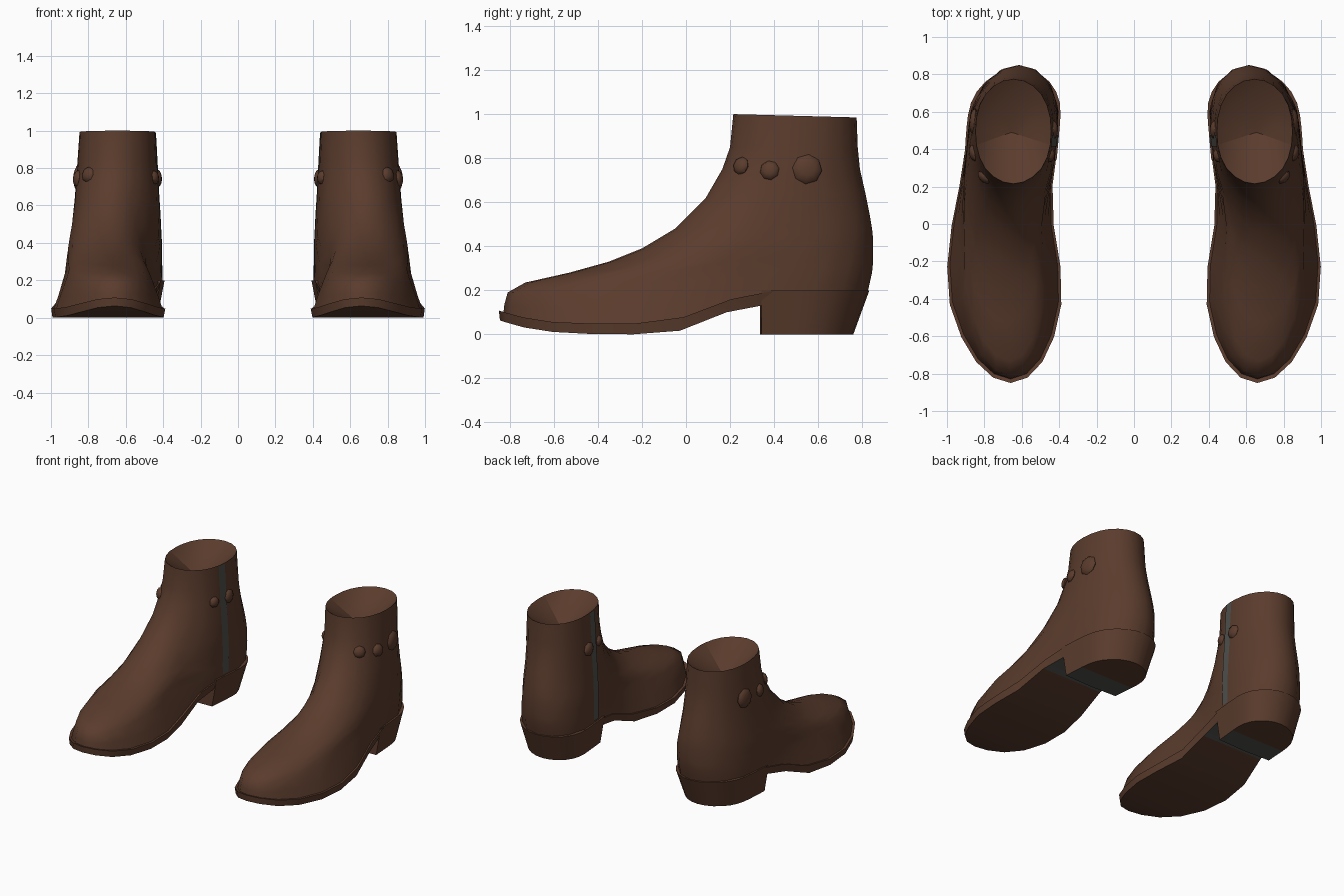
import bpy, bmesh, math
from mathutils import Vector
from mathutils.bvhtree import BVHTree

cube = bpy.data.objects.get("Cube")
if cube:
    bpy.data.objects.remove(cube)

SEG = 24


def material(name, rgb):
    m = bpy.data.materials.new(name)
    m.use_nodes = True
    m.diffuse_color = (*rgb, 1)
    m.node_tree.nodes["Principled BSDF"].inputs["Base Color"].default_value = (*rgb, 1)
    return m


leather = material("brown leather", (0.103, 0.045, 0.026))
grey = material("slate grey", (0.08, 0.084, 0.076))


def clamp(v):
    return min(max(v, 0), 1)


def interp(points, v):
    """Piecewise linear lookup of tuples keyed by their first entry."""
    if v <= points[0][0]:
        return points[0][1:]
    for a, b in zip(points, points[1:]):
        if v <= b[0]:
            f = (v - a[0]) / (b[0] - a[0])
            return [p + (q - p) * f for p, q in zip(a[1:], b[1:])]
    return points[-1][1:]


# Foot plan: y, centre line x, half width
PLAN = [(-.84, .66, .30), (-.35, .692, .315), (-.1, .70, .29), (.1, .705, .252),
        (.32, .662, .245), (.5, .648, .248), (.85, .615, .24)]
# Sole side profile: y, top z, bottom z
SOLE = [(-.85, .108, .065), (-.76, .08, .035), (-.6, .055, .01), (-.4, .048, 0),
        (-.15, .05, 0), (0, .08, .02), (.1, .12, .065), (.22, .165, .115),
        (.33, .195, .135), (.42, .2, .14)]


def ring(bm, y0, y1, zfunc, scale, front=.6, back=.28):
    """Closed outline from y0 to y1, rounded at both ends."""
    verts = []
    front, back = min(front, (y1 - y0) / 2), min(back, (y1 - y0) / 2)
    for i in range(SEG):
        t = 2 * math.pi * i / SEG
        s = (1 - math.cos(t)) / 2
        y = y0 + (y1 - y0) * s
        z = zfunc(y, s)
        cx, hw = interp(PLAN, y)
        lift = clamp((z - .4) / .6)
        cx += (.645 - cx) * lift
        for u in ((y - y0) / front, (y1 - y) / back):
            hw *= math.sqrt(1 - (1 - clamp(u)) ** (2 + .4 * lift))
        hw *= scale(y, z)
        side = 0 if i in (0, SEG // 2) else (1 if i < SEG / 2 else -1)
        verts.append(bm.verts.new((cx + side * hw, y, z)))
    return verts


def bridge(bm, a, b):
    for i in range(SEG):
        j = (i + 1) % SEG
        bm.faces.new((a[i], a[j], b[j], b[i]))


def cap(bm, r):
    """Close an outline with strips running across it."""
    faces = []
    for i in range(SEG // 2):
        quad = [r[i], r[i + 1], r[SEG - i - 1], r[(SEG - i) % SEG]]
        faces.append(bm.faces.new(list(dict.fromkeys(quad))))
    return faces


def finish(bm, name, mats, angle=40, fix=True):
    if fix:
        bmesh.ops.recalc_face_normals(bm, faces=bm.faces)
    me = bpy.data.meshes.new(name)
    bm.to_mesh(me)
    bm.free()
    for m in mats:
        me.materials.append(m)
    ob = bpy.data.objects.new(name, me)
    bpy.context.collection.objects.link(ob)
    bpy.ops.object.select_all(action='DESELECT')
    ob.select_set(True)
    bpy.context.view_layer.objects.active = ob
    bpy.ops.object.shade_smooth_by_angle(angle=math.radians(angle))
    ob.modifiers.new("pair", 'MIRROR').use_mirror_merge = False


# Upper: tilted outlines stacked from sole to rim (front y, z, back y, z)
LEVELS = [(-.825, .14, .835, .24), (-.81, .19, .845, .28), (-.73, .235, .85, .33),
          (-.53, .28, .85, .38), (-.35, .33, .85, .43), (-.2, .39, .845, .48),
          (-.05, .48, .835, .54), (.09, .62, .815, .64), (.165, .75, .79, .75),
          (.2, .85, .78, .85), (.215, 1, .775, .985)]


def upper_scale(y, z):
    """Slim the shaft upward and dome the forefoot."""
    dome = clamp((z - interp(SOLE, y)[0]) / .2) * clamp((.3 - y) / .4)
    return (.965 - .15 * clamp((z - .4) / .6)) * (1 - .26 * dome)


bm = bmesh.new()
prev = ring(bm, -.83, .825, lambda y, s: interp(SOLE, y)[0] - .01, upper_scale)
for n, (y0, z0, y1, z1) in enumerate(LEVELS):
    def height(y, s):
        z = z0 + (z1 - z0) * s
        return (z + interp(SOLE, y)[0] + .03) / 2 if n == 0 else z
    cur = ring(bm, y0, y1, height, upper_scale, back=.28 + .01 * n)
    bridge(bm, prev, cur)
    prev = cur
# Sunken opening with a crease from side to side
apex = bm.verts.new((.655, .49, .82))
for i in range(SEG):
    bm.faces.new((prev[i], prev[(i + 1) % SEG], apex))
for i in (5, SEG - 5):
    bm.edges.get((prev[i], apex)).smooth = False
bmesh.ops.recalc_face_normals(bm, faces=bm.faces)
surface = BVHTree.FromBMesh(bm)
finish(bm, "boot_upper", [leather], angle=65, fix=False)

# Sole with a grey waist underneath
bm = bmesh.new()
top = ring(bm, -.85, .828, lambda y, s: interp(SOLE, y)[0], lambda y, z: 1)
low = ring(bm, -.845, .79, lambda y, s: interp(SOLE, y)[1],
           lambda y, z: .975 - .06 * clamp((y - .2) / .2))
bridge(bm, top, low)
cap(bm, top)
for f in cap(bm, low):
    f.material_index = int(.1 < f.calc_center_median().y < .4)
finish(bm, "sole", [leather, grey])

# Heel block, tapering down, with a grey front part underneath
bm = bmesh.new()
top = ring(bm, .335, .833, lambda y, s: .2, lambda y, z: 1.005, front=.004)
low = ring(bm, .335, .76, lambda y, s: 0, lambda y, z: .86, front=.004)
bridge(bm, top, low)
cap(bm, top)
for f in cap(bm, low):
    f.material_index = int(f.calc_center_median().y < .47)
finish(bm, "heel", [leather, grey])


def on_side(y, z, side):
    """Surface point and normal on the outer (1) or inner (-1) side."""
    hit, normal, _, _ = surface.ray_cast(Vector((.65 + side, y, z)), Vector((-side, 0, 0)))
    if normal.x * side < 0:
        normal = -normal
    return hit, normal


# Zip strip on the inner side
bm = bmesh.new()
rows = []
for k in range(21):
    z = .215 + .775 * k / 20
    row = []
    for y in (.415, .445, .475):
        p, nrm = on_side(y, z, -1)
        row.append(bm.verts.new(p + nrm * .005))
    rows.append(row)
for a, b in zip(rows, rows[1:]):
    for c in range(2):
        bm.faces.new((a[c], b[c], b[c + 1], a[c + 1]))
finish(bm, "zip_strip", [grey], fix=False)

# Domed buttons: y, z, radius, side
BUTTONS = [(.25, .765, .042, 1), (.38, .745, .045, 1), (.55, .75, .068, 1),
           (.365, .75, .038, -1), (.505, .745, .048, -1)]
for y, z, r, side in BUTTONS:
    p, nrm = on_side(y, z, side)
    bm = bmesh.new()
    bmesh.ops.create_uvsphere(bm, u_segments=8, v_segments=6, radius=r)
    turn = Vector((0, 0, 1)).rotation_difference(nrm).to_matrix()
    for v in bm.verts:
        v.co.z *= .024 / r
        v.co = turn @ v.co + p
    finish(bm, "button_outer" if side > 0 else "button_inner", [leather])
